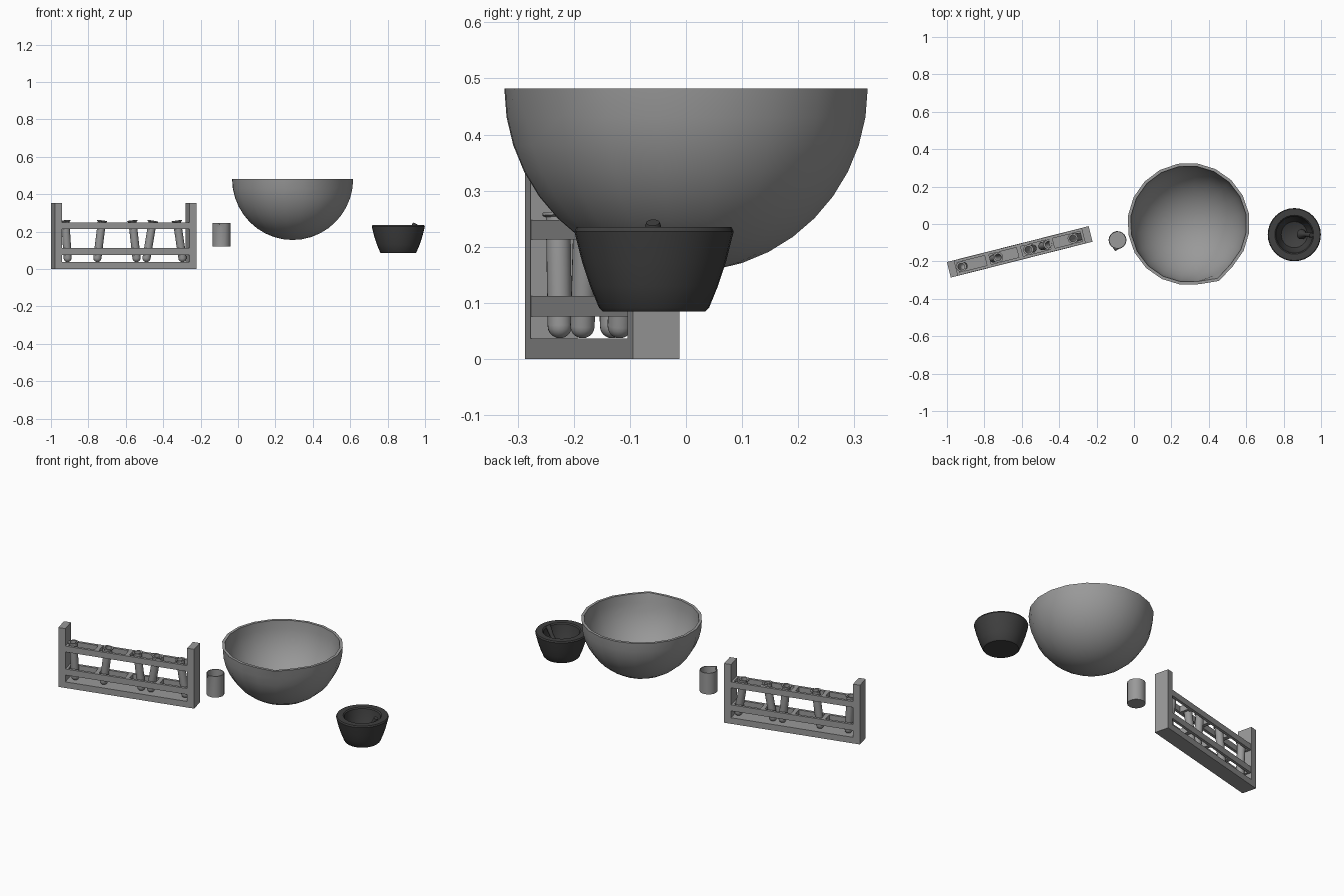
import bpy, bmesh
from math import sin, cos, pi, radians, atan2
from mathutils import Vector, Matrix

if "Cube" in bpy.data.objects:
    bpy.data.objects.remove(bpy.data.objects["Cube"], do_unlink=True)


def material(name, value):
    m = bpy.data.materials.new(name)
    m.use_nodes = True
    m.diffuse_color = (value, value, value, 1)
    m.node_tree.nodes["Principled BSDF"].inputs["Base Color"].default_value = (value, value, value, 1)
    return m


GREY = material("mid grey", 0.32)
DARK = material("dark grey", 0.05)


def finish(name, bm, mat, matrix, smooth=True):
    bmesh.ops.recalc_face_normals(bm, faces=bm.faces)
    mesh = bpy.data.meshes.new(name)
    bm.to_mesh(mesh)
    bm.free()
    mesh.materials.append(mat)
    ob = bpy.data.objects.new(name, mesh)
    bpy.context.collection.objects.link(ob)
    ob.matrix_world = matrix
    if smooth:
        bpy.ops.object.select_all(action='DESELECT')
        ob.select_set(True)
        bpy.context.view_layer.objects.active = ob
        bpy.ops.object.shade_smooth_by_angle(angle=radians(35))
    return ob


def lathe(name, profile, sides, mat, matrix, start=0.0, spout=None):
    """Turn (radius, z) points around z; spout = (push, z above which it grows)."""
    bm = bmesh.new()
    rings = []
    for r, z in profile:
        if r < 1e-5:
            rings.append([bm.verts.new((0, 0, z))])
            continue
        ring = []
        for i in range(sides):
            a = start + 2 * pi * i / sides
            rr = r
            if spout and i == 0 and z > spout[1]:
                rr += spout[0]
            ring.append(bm.verts.new((rr * cos(a), rr * sin(a), z)))
        rings.append(ring)
    for a, b in zip(rings, rings[1:]):
        for i in range(sides):
            j = (i + 1) % sides
            if len(a) == 1:
                bm.faces.new((a[0], b[i], b[j]))
            elif len(b) == 1:
                bm.faces.new((a[i], a[j], b[0]))
            else:
                bm.faces.new((a[i], a[j], b[j], b[i]))
    return finish(name, bm, mat, matrix)


def box(bm, x0, x1, y0, y1, z0, z1):
    mid = Vector((x0 + x1, y0 + y1, z0 + z1)) / 2
    size = Matrix.Diagonal((x1 - x0, y1 - y0, z1 - z0, 1))
    bmesh.ops.create_cube(bm, size=1, matrix=Matrix.Translation(mid) @ size)


def dome(radius, centre_z, steps):
    """Quarter circle from the bottom pole up to the equator."""
    return [(radius * sin(pi / 2 * i / steps), centre_z - radius * cos(pi / 2 * i / steps))
            for i in range(steps + 1)]


# Tube rack, turned slightly about z
rack = Matrix.Translation((-0.611, -0.149, 0)) @ Matrix.Rotation(radians(14.2), 4, 'Z')
HALF, DEPTH, POST = 0.391, 0.043, 0.04
inner = HALF - POST

bm = bmesh.new()
box(bm, -inner, inner, -DEPTH, DEPTH, 0, 0.036)
finish("rack_base", bm, GREY, rack, False)
for side, name in ((-1, "rack_right_post"), (1, "rack_left_post")):
    bm = bmesh.new()
    x0, x1 = sorted((side * inner, side * HALF))
    box(bm, x0, x1, -DEPTH, DEPTH, 0, 0.352)
    finish(name, bm, GREY, rack, False)

# Rails with four long slots each
for name, z0, z1 in (("lower_rail", 0.076, 0.112), ("upper_rail", 0.213, 0.248)):
    bm = bmesh.new()
    for side in (-1, 1):
        y0, y1 = sorted((side * 0.027, side * (DEPTH - 0.001)))
        box(bm, -inner, inner, y0, y1, z0, z1)
    for i in range(5):
        c = (i - 2) * inner / 2
        box(bm, max(c - 0.012, -inner), min(c + 0.012, inner), -0.027, 0.027, z0, z1)
    finish(name, bm, GREY, rack, False)

# Leaning test tubes: (bottom, top) positions along the rack
tube_profile = dome(0.022, 0.022, 5) + [(0.022, 0.216), (0.028, 0.219), (0.028, 0.224), (0.018, 0.224)]
tube_profile += dome(0.018, 0.024, 4)[::-1]
leans = ((-0.308, -0.322), (-0.148, -0.120), (0.073, 0.048), (0.122, 0.160), (0.327, 0.293))
for n, (low, high) in enumerate(leans, 1):
    tilt = Matrix.Rotation(atan2(high - low, 0.22), 4, 'Y')
    lathe(f"test_tube_{n}", tube_profile, 16, GREY, rack @ Matrix.Translation((low, 0, 0.037)) @ tilt)

# Beaker with a small pouring lip
beaker = [(0, 0), (0.048, 0), (0.048, 0.1), (0.048, 0.126), (0.043, 0.126), (0.043, 0.1), (0.043, 0.006), (0, 0.006)]
lathe("beaker", beaker, 18, GREY, Matrix.Translation((-0.088, -0.086, 0.12)), radians(-102), (0.013, 0.11))

# Large half-round bowl with a slight lip
R = 0.327
bowl = dome(R, R, 10) + dome(R - 0.016, R, 10)[::-1]
lathe("bowl", bowl, 20, GREY, Matrix.Translation((0.292, 0, 0.155)), radians(-62), (0.018, 0.31))

# Mortar and pestle
mortar = [(0, 0), (0.092, 0), (0.098, 0.006), (0.114, 0.045), (0.128, 0.087), (0.142, 0.142), (0.138, 0.15),
          (0.104, 0.15), (0.098, 0.144), (0.088, 0.08), (0.07, 0.04), (0.04, 0.026), (0, 0.022)]
lathe("mortar", mortar, 32, DARK, Matrix.Translation((0.857, -0.057, 0.085)))

foot, tip = Vector((0.885, -0.054, 0.12)), Vector((0.949, -0.059, 0.243))
turn = (tip - foot).to_track_quat('Z', 'Y').to_matrix().to_4x4()
length = (tip - foot).length
pestle = [(0, 0), (0.018, 0.005), (0.027, 0.02), (0.025, 0.035), (0.014, 0.055), (0.011, 0.08),
          (0.014, length - 0.006), (0.012, length), (0, length)]
lathe("pestle", pestle, 16, DARK, Matrix.Translation(foot) @ turn)
